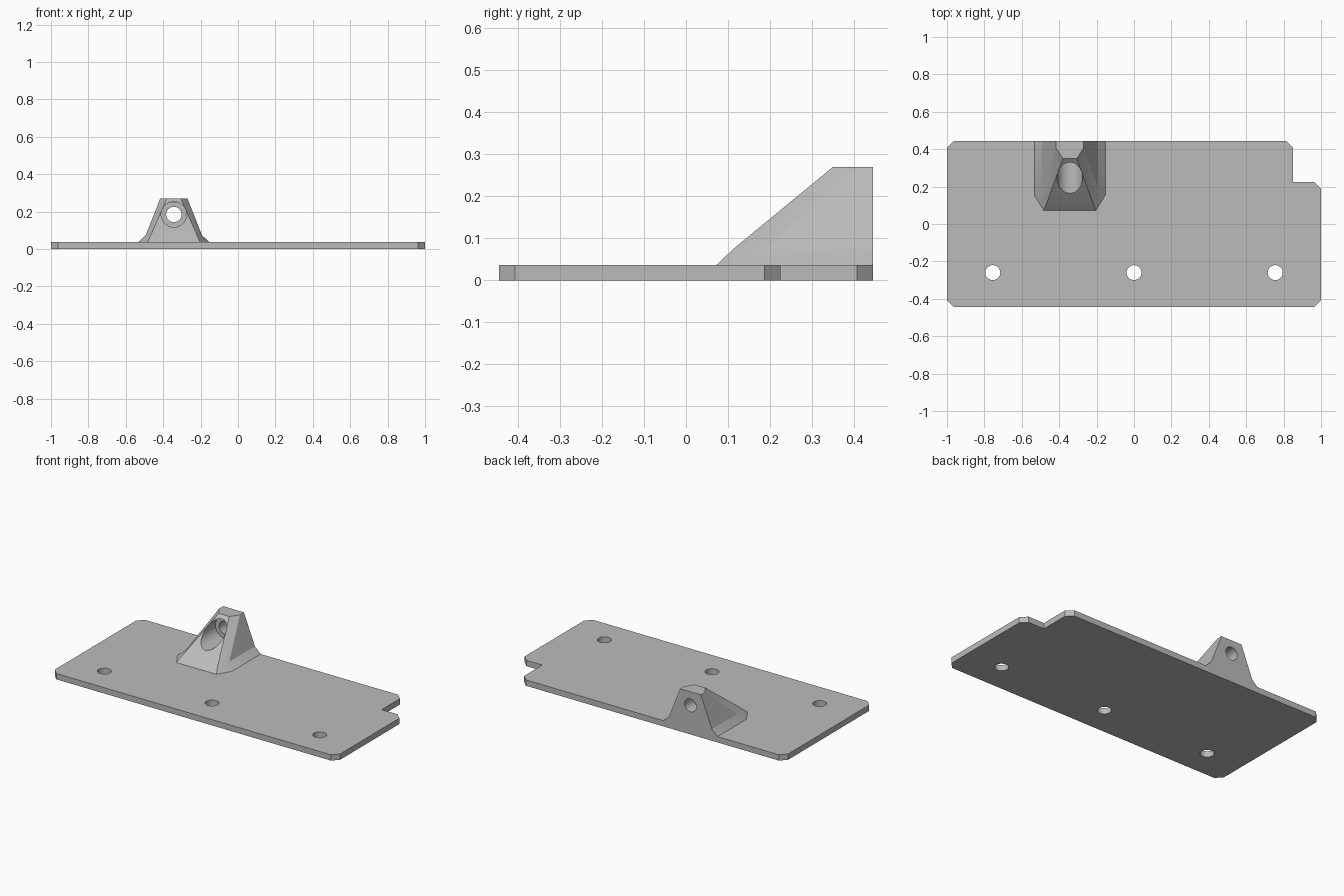
import bpy
import bmesh
import math

cube = bpy.data.objects.get("Cube")
if cube:
    bpy.data.objects.remove(cube, do_unlink=True)

grey = bpy.data.materials.new("plain grey")
grey.use_nodes = True
grey.diffuse_color = (0.5, 0.5, 0.5, 1)
grey.node_tree.nodes["Principled BSDF"].inputs["Base Color"].default_value = (0.5, 0.5, 0.5, 1)

THICK = 0.037
BACK = 0.445


def loft(name, rings):
    """Closed solid skinned through rings of equal point count."""
    bm = bmesh.new()
    loops = [[bm.verts.new(p) for p in ring] for ring in rings]
    n = len(loops[0])
    for low, high in zip(loops, loops[1:]):
        for i in range(n):
            j = (i + 1) % n
            bm.faces.new((low[i], low[j], high[j], high[i]))
    bm.faces.new(loops[0][::-1])
    bm.faces.new(loops[-1])
    bmesh.ops.recalc_face_normals(bm, faces=bm.faces)
    mesh = bpy.data.meshes.new(name)
    bm.to_mesh(mesh)
    bm.free()
    mesh.materials.append(grey)
    obj = bpy.data.objects.new(name, mesh)
    bpy.context.collection.objects.link(obj)
    return obj


def drill(obj, radius, location, depth, along_y=False):
    """Cut a round hole centred on location."""
    bpy.ops.mesh.primitive_cylinder_add(
        vertices=48, radius=radius, depth=depth, location=location,
        rotation=(math.pi / 2 if along_y else 0, 0, 0))
    cutter = bpy.context.object
    cutter.name = "hole_cutter"
    cutter.hide_render = True
    cutter.data.materials.append(grey)
    bpy.context.view_layer.objects.active = obj
    mod = obj.modifiers.new("hole", "BOOLEAN")
    mod.operation = "DIFFERENCE"
    mod.solver = "EXACT"
    mod.object = cutter
    bpy.ops.object.modifier_apply(modifier=mod.name)
    bpy.data.objects.remove(cutter, do_unlink=True)


def finish(obj):
    bpy.ops.object.select_all(action="DESELECT")
    obj.select_set(True)
    bpy.context.view_layer.objects.active = obj
    bpy.ops.object.shade_smooth_by_angle(angle=math.radians(20))


# Base plate with chamfered corners and a notch at the back left
c = 0.038
outline = [(-1 + c, -BACK), (1 - c, -BACK), (1, -BACK + c), (1, 0.225 - c),
           (1 - c, 0.225), (0.85, 0.225), (0.85, BACK - c), (0.85 - c, BACK),
           (-1 + c, BACK), (-1, BACK - c), (-1, -BACK + c)]
plate = loft("base_plate", [[(x, y, z) for x, y in outline] for z in (0, THICK)])
for x in (-0.755, 0, 0.755):
    drill(plate, 0.04, (x, -0.26, 0), 0.3)
finish(plate)

# Sloped lug: height, half width, front half width, front y, corner y
CX = -0.343
levels = [(THICK, 0.19, 0.14, 0.073, 0.155),
          (0.075, 0.15, 0.123, 0.113, 0.19),
          (0.27, 0.073, 0.037, 0.35, 0.405)]
lug = loft("lug", [[(CX - w, BACK, z), (CX - w, corner, z), (CX - f, front, z),
                    (CX + f, front, z), (CX + w, corner, z), (CX + w, BACK, z)]
                   for z, w, f, front, corner in levels])

# Wide counterbore from the slope, then a narrow through hole
drill(lug, 0.068, (CX, 0.16, 0.185), 0.4, along_y=True)
drill(lug, 0.041, (CX, 0.3, 0.185), 0.8, along_y=True)
finish(lug)
